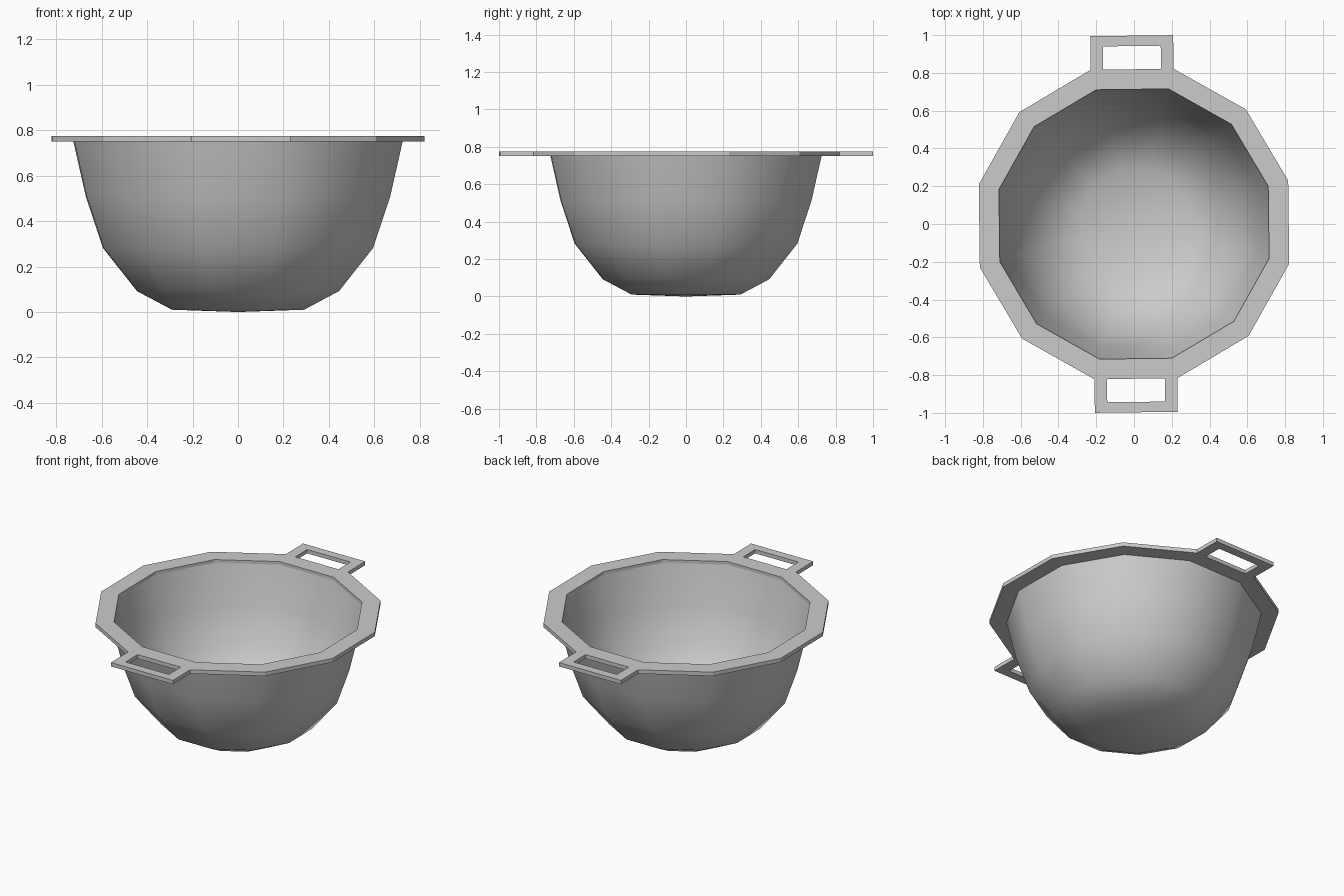
import bpy, bmesh, math

if "Cube" in bpy.data.objects:
    bpy.data.objects.remove(bpy.data.objects["Cube"])

SIDES = 12
TWIST = math.radians(0.7)      # whole model is turned very slightly
RIM_IN, RIM_OUT = 0.738, 0.848
Z_TOP, Z_LOW = 0.775, 0.75


def ring(bm, r, z):
    return [bm.verts.new((r * math.cos(a), r * math.sin(a), z))
            for a in (math.radians(15 + 30 * i) for i in range(SIDES))]


def finish(bm, name):
    bmesh.ops.recalc_face_normals(bm, faces=bm.faces)
    mesh = bpy.data.meshes.new(name)
    bm.to_mesh(mesh)
    bm.free()
    ob = bpy.data.objects.new(name, mesh)
    bpy.context.collection.objects.link(ob)
    ob.rotation_euler.z = TWIST
    return ob


# Bowl: thin shell, outer profile up then inner profile back down
outer = [(0.30, 0.01), (0.459, 0.092), (0.614, 0.282), (0.692, 0.51), (0.749, Z_LOW + 0.005)]
inner = [(RIM_IN, Z_LOW + 0.005), (0.682, 0.513), (0.605, 0.288), (0.453, 0.101), (0.297, 0.02)]
bm = bmesh.new()
rings = [ring(bm, r, z) for r, z in outer + inner]
for a, b in zip(rings, rings[1:]):
    for i in range(SIDES):
        j = (i + 1) % SIDES
        bm.faces.new((a[i], a[j], b[j], b[i]))
for loop, z in ((rings[0], 0.0), (rings[-1], 0.01)):
    c = bm.verts.new((0, 0, z))
    for i in range(SIDES):
        bm.faces.new((loop[i], loop[(i + 1) % SIDES], c))
bowl = finish(bm, "bowl")
bpy.context.view_layer.objects.active = bowl
bowl.select_set(True)
bpy.ops.object.shade_smooth_by_angle(angle=math.radians(40))

# Rim with two loop handles: flat plan, then extruded to a plate
bm = bmesh.new()
rin, rout = ring(bm, RIM_IN, Z_TOP), ring(bm, RIM_OUT, Z_TOP)
for i in range(SIDES):
    j = (i + 1) % SIDES
    a, b = rout[i], rout[j]
    if i not in (2, 8):
        bm.faces.new((rin[i], a, b, rin[j]))
        continue
    s = 1 if i == 2 else -1

    def pt(x, y):
        return bm.verts.new((s * x, s * y, Z_TOP))

    half, hole, y0 = abs(a.co.x), 0.153, abs(a.co.y)
    p, q = pt(hole, y0), pt(-hole, y0)
    hp, hq = pt(hole, 0.942), pt(-hole, 0.942)
    cp, cq = pt(half, 0.997), pt(-half, 0.997)
    bm.faces.new((rin[i], a, p, q, b, rin[j]))
    bm.faces.new((a, cp, hp, p))
    bm.faces.new((cp, cq, hq, hp))
    bm.faces.new((cq, b, q, hq))
ext = bmesh.ops.extrude_face_region(bm, geom=bm.faces[:], use_keep_orig=True)
for v in ext["geom"]:
    if isinstance(v, bmesh.types.BMVert):
        v.co.z = Z_LOW
finish(bm, "rim_with_handles")
